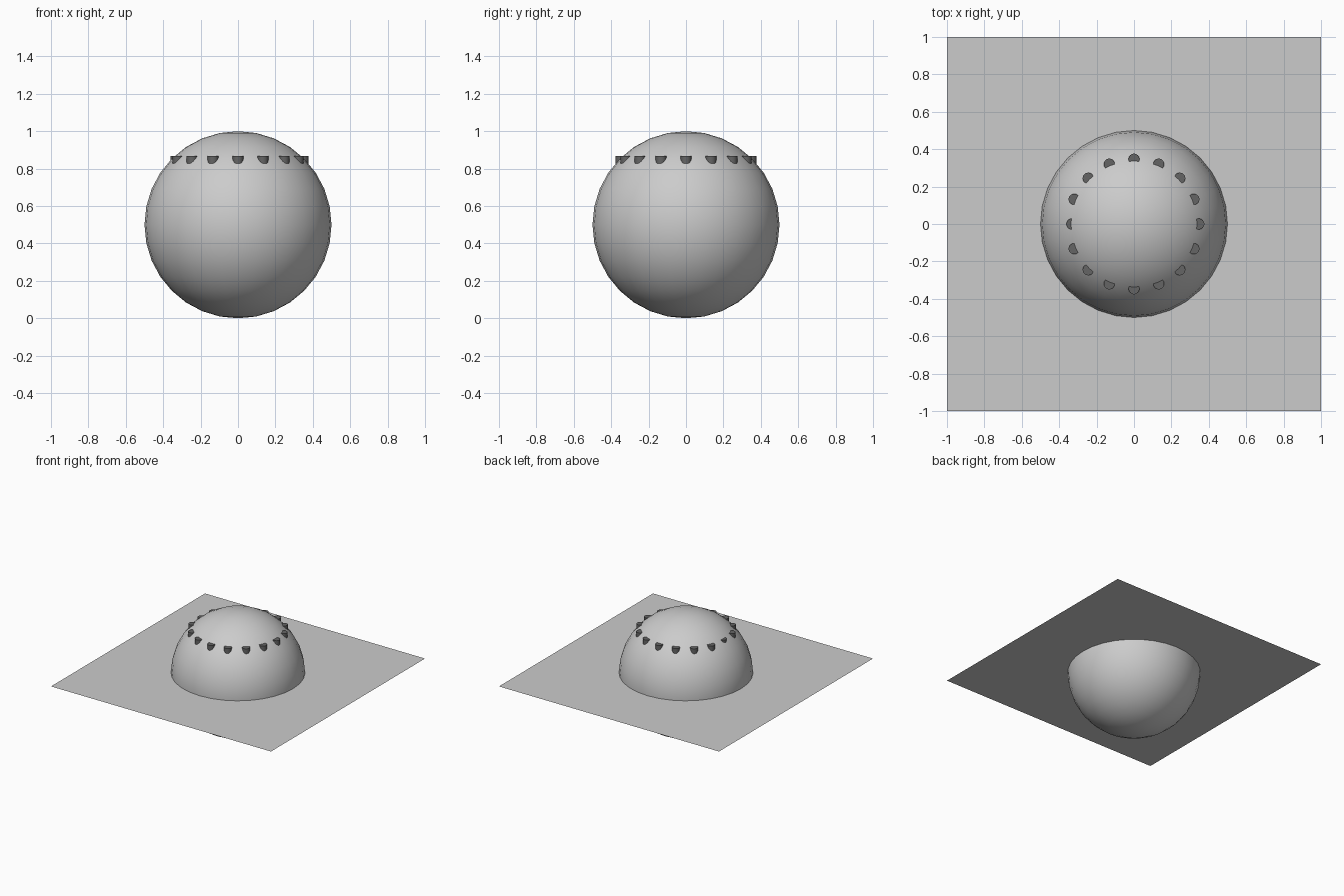
import bpy
from math import cos, sin, tau

if "Cube" in bpy.data.objects:
    bpy.data.objects.remove(bpy.data.objects["Cube"])

# Sphere standing on z = 0
bpy.ops.mesh.primitive_uv_sphere_add(segments=32, ring_count=16, radius=0.5, location=(0, 0, 0.5))
ball = bpy.context.object
ball.name = "ball"
bpy.ops.object.shade_smooth()

# Thin sheet through the sphere's equator
bpy.ops.mesh.primitive_plane_add(size=2, location=(0, 0, 0.5))
bpy.context.object.name = "sheet"

# Ring of small dark upright pegs, half sunk into the sphere
dark = bpy.data.materials.new("dark")
dark.diffuse_color = (0.13, 0.13, 0.13, 1)
dark.use_nodes = True
dark.node_tree.nodes["Principled BSDF"].inputs["Base Color"].default_value = dark.diffuse_color
COUNT, RADIUS, TOP, DEPTH = 16, 0.347, 0.867, 0.07
for i in range(COUNT):
    a = tau * i / COUNT
    r = 0.332 if i == COUNT // 2 else RADIUS  # the left peg sits deeper
    bpy.ops.mesh.primitive_cylinder_add(vertices=32, radius=0.029, depth=DEPTH,
                                        location=(r * cos(a), r * sin(a), TOP - DEPTH / 2))
    peg = bpy.context.object
    peg.name = f"peg_{i + 1}"
    peg.data.materials.append(dark)
    bpy.ops.object.shade_smooth_by_angle()
